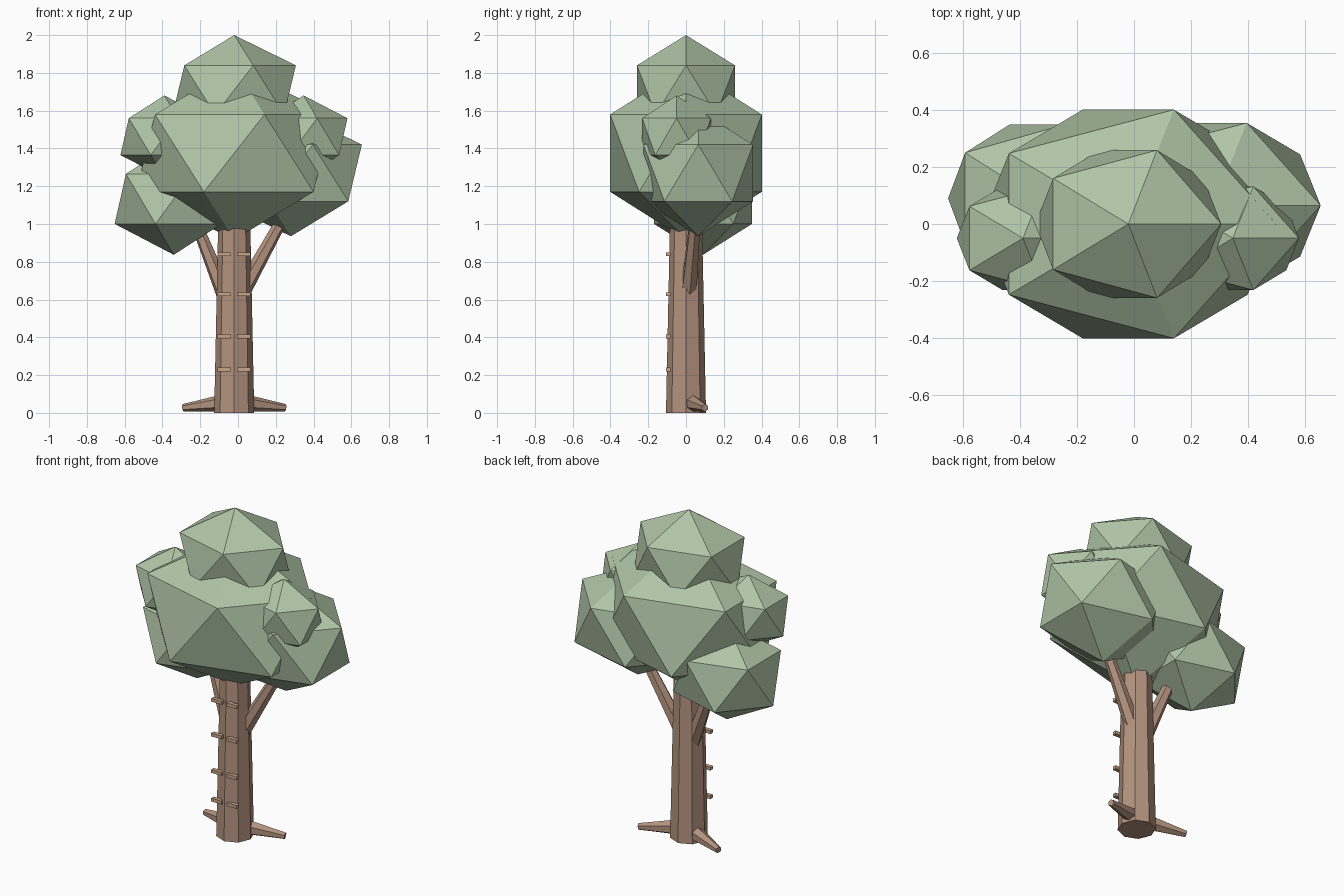
import bpy, math
from mathutils import Vector

if "Cube" in bpy.data.objects:
    bpy.data.objects.remove(bpy.data.objects["Cube"])


def material(name, rgb):
    m = bpy.data.materials.new(name)
    m.diffuse_color = (*rgb, 1)
    m.use_nodes = True
    m.node_tree.nodes["Principled BSDF"].inputs["Base Color"].default_value = m.diffuse_color
    return m


LEAF = material("soft leaf green", (0.434, 0.558, 0.386))
BARK = material("bark brown", (0.456, 0.292, 0.212))
RUNG = material("pale wood", (0.578, 0.376, 0.242))


def finish(name, mat):
    ob = bpy.context.object
    ob.name = name
    ob.data.materials.append(mat)
    return ob


def leaf_clump(name, center, radii):
    bpy.ops.mesh.primitive_ico_sphere_add(subdivisions=1, radius=1, location=center)
    finish(name, LEAF).scale = radii


def limb(name, start, end, r1, r2, sides):
    a, b = Vector(start), Vector(end)
    bpy.ops.mesh.primitive_cone_add(vertices=sides, radius1=r1, radius2=r2,
                                    depth=(b - a).length, location=(a + b) / 2)
    ob = finish(name, BARK)
    ob.rotation_euler = (b - a).to_track_quat('Z', 'Y').to_euler()


# Foliage: large low-poly clumps
leaf_clump("crown_main", (-0.02, 0, 1.375), (0.58, 0.472, 0.458))
leaf_clump("crown_top", (-0.02, 0, 1.71), (0.365, 0.305, 0.29))
leaf_clump("crown_left_low", (-0.34, 0.09, 1.133), (0.35, 0.305, 0.296))
leaf_clump("crown_left_high", (-0.39, -0.05, 1.4625), (0.26, 0.214, 0.218))
leaf_clump("crown_right_low", (0.28, 0.065, 1.27), (0.42, 0.341, 0.335))
leaf_clump("crown_right_high", (0.347, -0.05, 1.4625), (0.26, 0.214, 0.218))

# Trunk, tapered and eight-sided
bpy.ops.mesh.primitive_cone_add(vertices=8, radius1=0.106, radius2=0.083,
                                depth=1.1, location=(-0.02, 0, 0.55))
finish("trunk", BARK)

# Branches into the side clumps
limb("branch_right", (0.0, 0.01, 0.6), (0.305, 0.06, 1.15), 0.046, 0.026, 6)
limb("branch_left", (-0.06, 0.02, 0.6), (-0.26, 0.07, 1.1), 0.046, 0.026, 6)

# Roots spreading sideways and backwards
limb("root_right", (-0.02, 0.01, 0.06), (0.25, 0.1, 0.027), 0.052, 0.02, 6)
limb("root_left", (-0.02, 0.01, 0.06), (-0.29, 0.1, 0.027), 0.052, 0.02, 6)

# Ladder rungs in pairs on the front
for i, z in enumerate((0.23, 0.405, 0.628, 0.84)):
    for side, x in (("left", -0.073), ("right", 0.03)):
        bpy.ops.mesh.primitive_cube_add(size=1, location=(x, -0.093, z))
        finish(f"rung_{side}_{i + 1}", RUNG).scale = (0.07, 0.024, 0.02)
